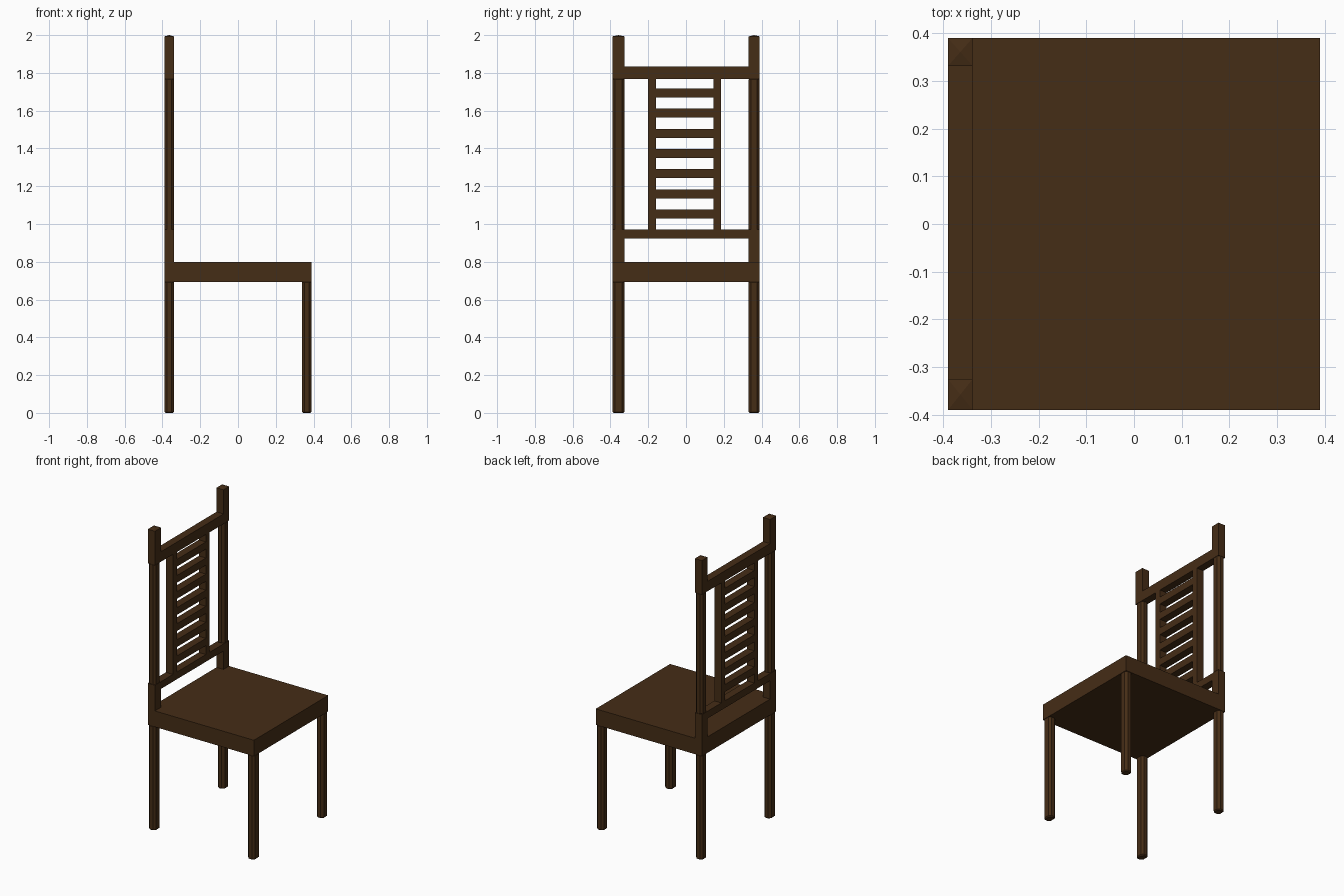
import bpy, bmesh

if "Cube" in bpy.data.objects:
    bpy.data.objects.remove(bpy.data.objects["Cube"])

wood = bpy.data.materials.new("dark_wood")
wood.diffuse_color = (0.06, 0.026, 0.008, 1)
wood.use_nodes = True
wood.node_tree.nodes["Principled BSDF"].inputs["Base Color"].default_value = wood.diffuse_color


def finish(name, bm):
    bmesh.ops.recalc_face_normals(bm, faces=bm.faces)
    mesh = bpy.data.meshes.new(name)
    bm.to_mesh(mesh)
    bm.free()
    mesh.materials.append(wood)
    ob = bpy.data.objects.new(name, mesh)
    bpy.context.collection.objects.link(ob)


def box(name, x, y, z, peak=0):
    """Box from (min, max) ranges; peak adds a low pyramid on the top face."""
    bm = bmesh.new()
    bmesh.ops.create_cube(bm, size=1)
    for v in bm.verts:
        v.co = [r[0] if c < 0 else r[1] for c, r in zip(v.co, (x, y, z))]
    if peak:
        top = [f for f in bm.faces if all(v.co.z > z[1] - 1e-5 for v in f.verts)]
        tip = bmesh.ops.poke(bm, faces=top)["verts"][0]
        tip.co.z += peak
    finish(name, bm)


def chamfered_post(name, x, y, z, c=0.014, taper=0.006):
    """Eight-sided post with small bevels at both ends."""
    bm = bmesh.new()
    rings = []
    for h, t in ((z[0], taper), (z[0] + taper, 0), (z[1] - taper, 0), (z[1], taper)):
        x0, x1, y0, y1 = x[0] + t, x[1] - t, y[0] + t, y[1] - t
        pts = [(x0 + c, y0), (x1 - c, y0), (x1, y0 + c), (x1, y1 - c),
               (x1 - c, y1), (x0 + c, y1), (x0, y1 - c), (x0, y0 + c)]
        rings.append([bm.verts.new((px, py, h)) for px, py in pts])
    for a, b in zip(rings, rings[1:]):
        for i in range(8):
            j = (i + 1) % 8
            bm.faces.new((a[i], a[j], b[j], b[i]))
    bm.faces.new(rings[0])
    bm.faces.new(rings[-1])
    finish(name, bm)


BACK = (-0.39, -0.338)
FRONT = (0.338, 0.39)
SIDES = {"right": (-0.39, -0.325), "left": (0.331, 0.39)}

# seat
box("seat", (-0.39, 0.39), (-0.39, 0.39), (0.694, 0.80))

# legs and back posts
for side, y in SIDES.items():
    chamfered_post("front_leg_" + side, FRONT, y, (0, 0.697))
    chamfered_post("back_leg_" + side, BACK, y, (0, 0.697))
    box("post_base_" + side, BACK, y, (0.795, 0.97))
    chamfered_post("post_shaft_" + side, BACK, y, (0.966, 1.771))
    box("post_top_" + side, BACK, y, (1.767, 1.993), peak=0.007)

# back rails
box("lower_rail", BACK, (-0.33, 0.335), (0.922, 0.97))
box("upper_rail", BACK, (-0.33, 0.335), (1.767, 1.833))

# back panel uprights and slats
for side, y in (("right", (-0.20, -0.16)), ("left", (0.146, 0.186))):
    box("upright_" + side, BACK, y, (0.968, 1.769))
for i in range(7):
    z = 1.029 + i * 0.1068
    box("slat_%d" % (i + 1), BACK, (-0.162, 0.148), (z, z + 0.048))
